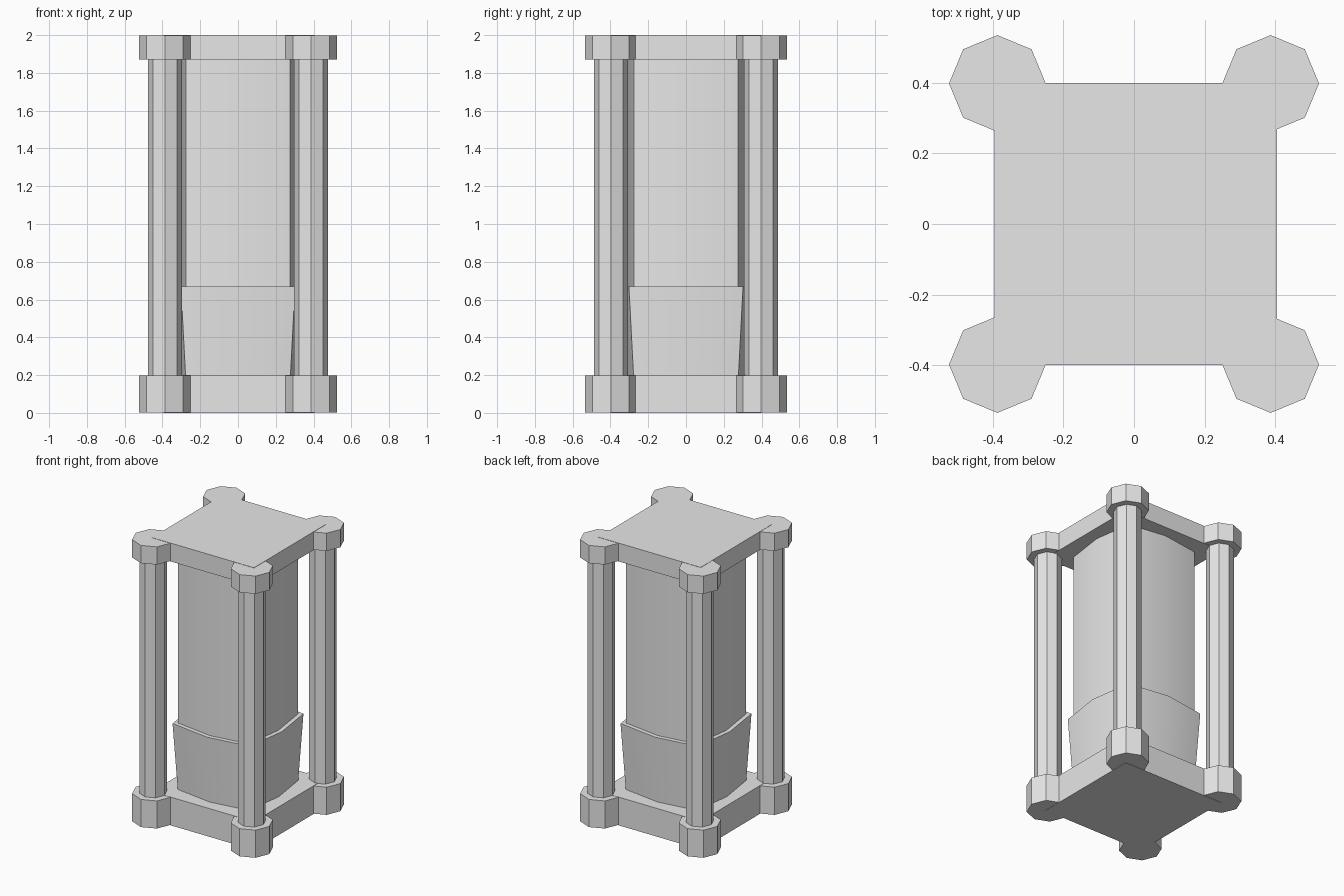
import bpy
from math import cos, sin, pi, radians

cube = bpy.data.objects.get("Cube")
if cube:
    bpy.data.objects.remove(cube, do_unlink=True)

stone = bpy.data.materials.new("pale_grey")
stone.use_nodes = True
GREY = (0.8, 0.8, 0.8, 1)
stone.diffuse_color = GREY
stone.node_tree.nodes["Principled BSDF"].inputs["Base Color"].default_value = GREY


def octagon(axis_radius, diagonal_radius=None):
    """Eight-point outline with separate radii on the axes and diagonals."""
    radii = (axis_radius, diagonal_radius or axis_radius)
    return [(radii[i % 2] * cos(i * pi / 4), radii[i % 2] * sin(i * pi / 4))
            for i in range(8)]


def loft(name, lower, upper, z0, z1, centre=(0, 0), smooth=False):
    """Closed solid between two matching outlines."""
    n = len(lower)
    verts = [(x, y, z0) for x, y in lower] + [(x, y, z1) for x, y in upper]
    faces = [(i, (i + 1) % n, n + (i + 1) % n, n + i) for i in range(n)]
    faces += [tuple(reversed(range(n))), tuple(range(n, 2 * n))]
    mesh = bpy.data.meshes.new(name)
    mesh.from_pydata(verts, [], faces)
    mesh.materials.append(stone)
    obj = bpy.data.objects.new(name, mesh)
    obj.location = (*centre, 0)
    bpy.context.collection.objects.link(obj)
    if smooth:
        bpy.ops.object.select_all(action='DESELECT')
        obj.select_set(True)
        bpy.context.view_layer.objects.active = obj
        bpy.ops.object.shade_smooth_by_angle(angle=radians(30))
    return obj


# Square slabs at both ends
square = [(-0.4, -0.4), (0.4, -0.4), (0.4, 0.4), (-0.4, 0.4)]
loft("base_slab", square, square, 0, 0.2, (0.005, 0))
loft("top_slab", square, square, 1.87, 2, (0.005, 0))

# Corner columns with octagonal feet and caps
foot = octagon(0.137)
shaft = octagon(0.09)
for side, sx in (("left", 1), ("right", -1)):
    for end, sy in (("front", -1), ("back", 1)):
        corner = (sx * 0.387, sy * 0.398)
        tag = f"{end}_{side}"
        loft(f"{tag}_foot", foot, foot, 0.002, 0.198, corner)
        loft(f"{tag}_column", shaft, shaft, 0.19, 1.88, corner)
        loft(f"{tag}_cap", foot, foot, 1.872, 1.998, corner)

# Bulged-square core standing in a flared collar
core = octagon(0.315, 0.39)
loft("core", core, core, 0.19, 1.88, smooth=True)
loft("collar", octagon(0.317, 0.392), octagon(0.345, 0.427), 0.19, 0.67,
     smooth=True)
